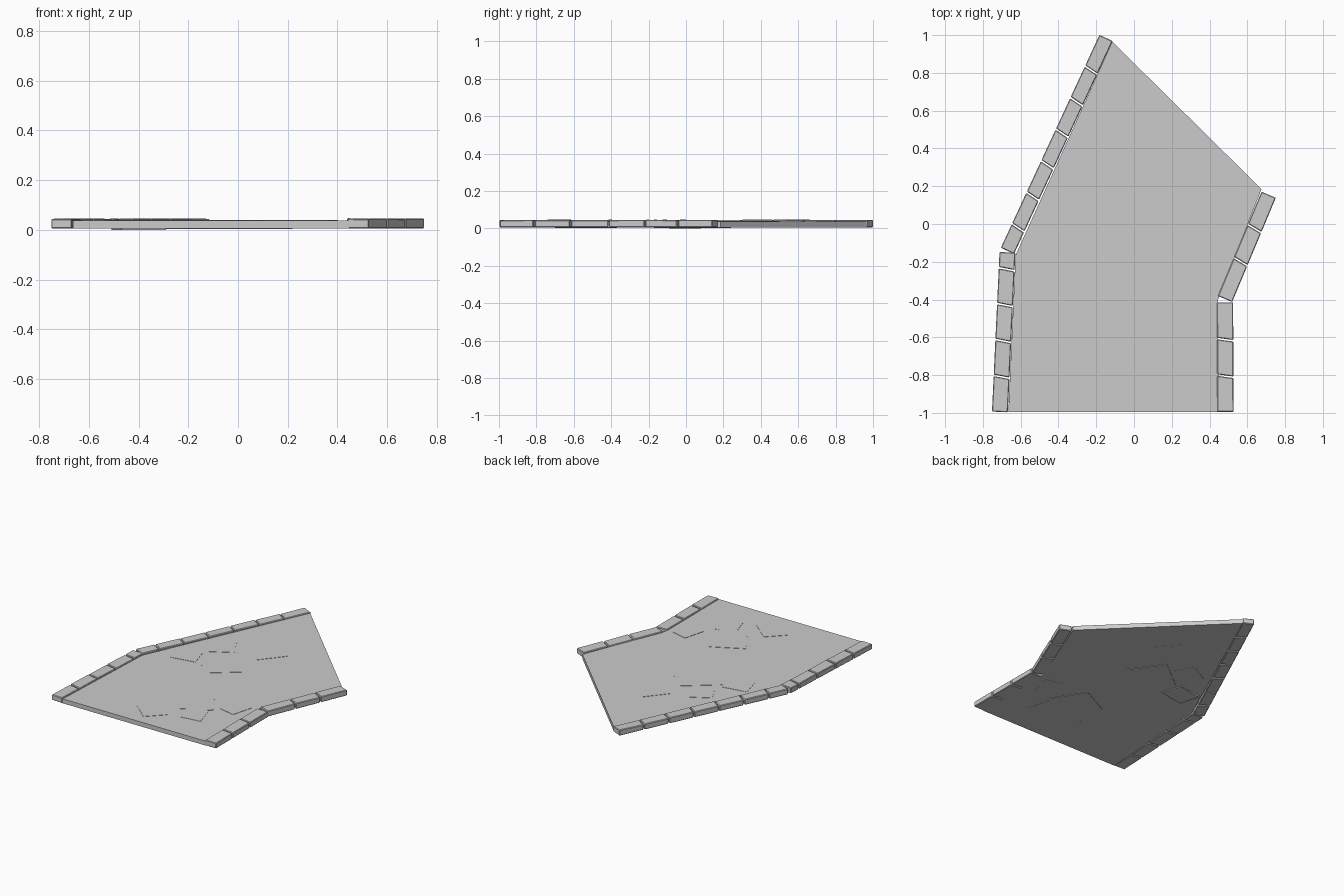
import bpy, bmesh, math, random
from mathutils import Vector

if "Cube" in bpy.data.objects:
    bpy.data.objects.remove(bpy.data.objects["Cube"])

random.seed(4)


def prism(name, corners, z0, z1):
    """Upright prism from an outline."""
    bm = bmesh.new()
    low = [bm.verts.new((x, y, z0)) for x, y in corners]
    high = [bm.verts.new((x, y, z1)) for x, y in corners]
    bm.faces.new(low[::-1])
    bm.faces.new(high)
    for i in range(len(low)):
        j = (i + 1) % len(low)
        bm.faces.new((low[i], low[j], high[j], high[i]))
    bmesh.ops.recalc_face_normals(bm, faces=bm.faces[:])
    mesh = bpy.data.meshes.new(name)
    bm.to_mesh(mesh)
    bm.free()
    obj = bpy.data.objects.new(name, mesh)
    bpy.context.collection.objects.link(obj)
    return obj


def kerb_run(name, start, end, lengths, width=0.08, gap=0.008, skew=0.012):
    """Row of slightly uneven kerb stones between two points."""
    a, b = Vector(start), Vector(end)
    d = (b - a).normalized()
    n = Vector((-d.y, d.x)) * width / 2
    scale = (b - a).length / sum(lengths)
    pos = 0.0
    for i, part in enumerate(lengths):
        last = i == len(lengths) - 1
        p0 = a + d * pos
        pos += part * scale
        p1 = a + d * (pos - (0 if last else gap))
        s = d * skew / 2
        s0 = s if i else s * 0
        s1 = s * 0 if last else s
        stone = prism(f"{name}_{i + 1}", [p0 - n - s0, p1 - n - s1, p1 + n + s1, p0 + n + s0],
                      0.006, 0.046)
        # small uneven tilt of the top
        for v in stone.data.vertices:
            if v.co.z > 0.03:
                v.co.z += random.uniform(-0.003, 0.001)
        bev = stone.modifiers.new("worn_edges", "BEVEL")
        bev.width = 0.004
        bev.segments = 1


# Road slab; the underside folds up towards the left bend
road = prism("road_slab", [(-0.665, -0.995), (0.447, -0.995), (0.445, -0.40),
                           (0.675, 0.185), (-0.115, 0.965), (-0.627, -0.165)], 0.006, 0.037)
bm = bmesh.new()
bm.from_mesh(road.data)
bm.verts.ensure_lookup_table()
bmesh.ops.connect_verts(bm, verts=[bm.verts[0], bm.verts[4]])
bm.verts.ensure_lookup_table()
bm.verts[5].co.z = 0.016
bm.to_mesh(road.data)
bm.free()

# Kerbs on both sides of the bend
kerb_run("left_kerb_lower", (-0.71, -0.995), (-0.670, -0.15), [1, 1, 1, 1, 0.45], width=0.084)
kerb_run("left_kerb_upper", (-0.670, -0.142), (-0.148, 0.985),
         [0.75, 1, 1, 1, 1, 1, 1], width=0.077)
kerb_run("right_kerb_lower", (0.484, -0.995), (0.482, -0.415), [1, 1, 1], width=0.086)
kerb_run("right_kerb_upper", (0.482, -0.397), (0.713, 0.155), [1.15, 1, 1], width=0.082)

# Paving stones sunk in the slab: three corners each
stones = [
    ((-0.47, -0.09), (-0.29, -0.06), (-0.33, 0.08)),
    ((-0.31, 0.12), (-0.17, 0.20), (-0.24, 0.33)),
    ((-0.13, 0.34), (0.01, 0.19), (0.14, 0.35)),
    ((-0.16, -0.17), (0.08, 0.02), (-0.08, 0.24)),
    ((-0.13, -0.48), (0.01, -0.70), (0.22, -0.59)),
    ((-0.23, -0.80), (-0.09, -0.92), (0.02, -0.81)),
    ((0.11, -0.79), (0.25, -0.77), (0.20, -0.61)),
    ((0.24, -0.54), (0.36, -0.57), (0.40, -0.42)),
]
for i, (a, b, c) in enumerate(stones):
    d = (a[0] + c[0] - b[0], a[1] + c[1] - b[1])
    large = i in (3, 4)
    prism(f"paving_stone_{i + 1}", [a, b, c, d],
          0.0 if i == 0 else (0.003 if large else 0.005), 0.039)
